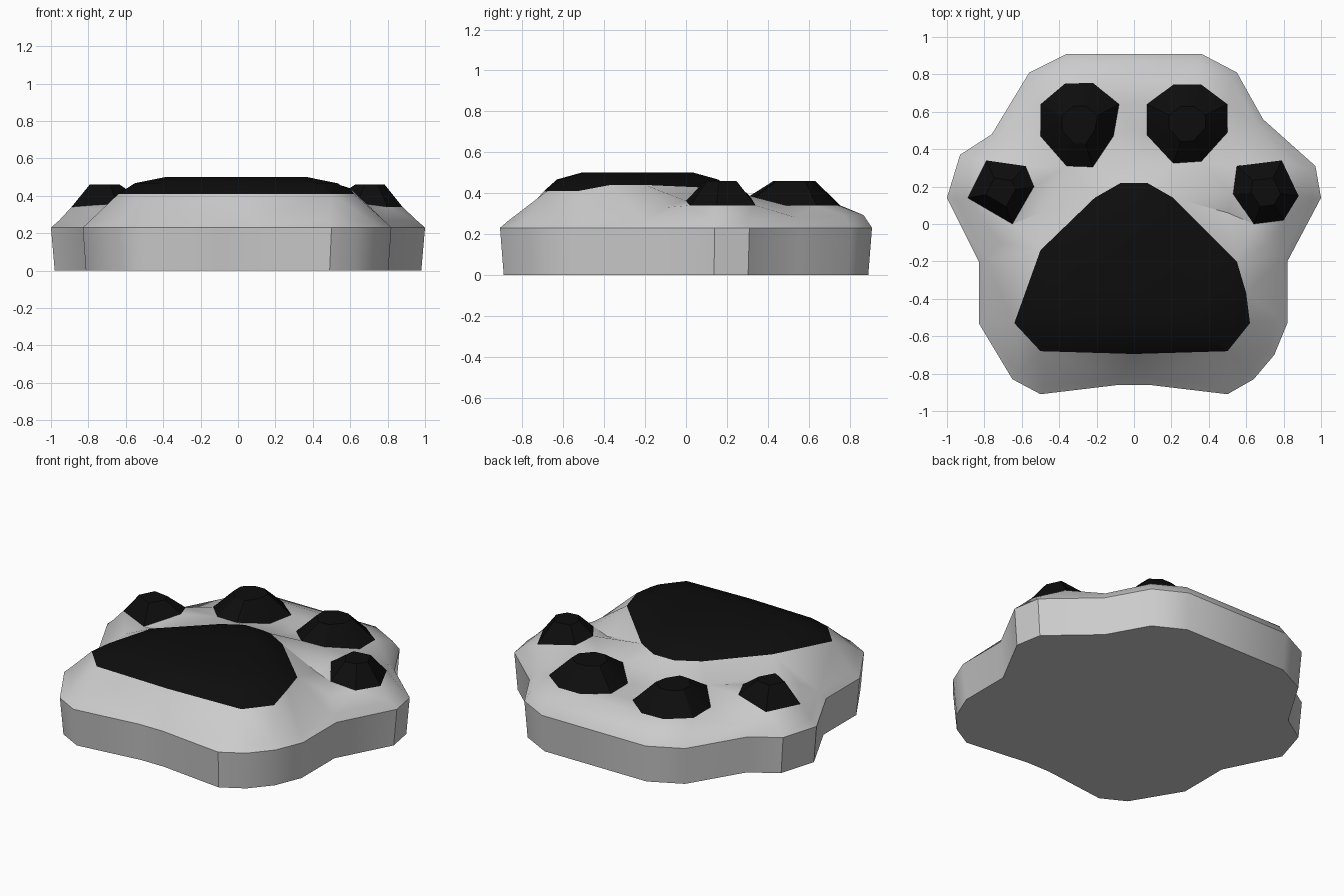
import bpy, bmesh, math
from mathutils import Vector
from mathutils.geometry import delaunay_2d_cdt

if "Cube" in bpy.data.objects:
    bpy.data.objects.remove(bpy.data.objects["Cube"])

black = bpy.data.materials.new("black_pad")
black.diffuse_color = (0.004, 0.004, 0.004, 1)
black.use_nodes = True
black.node_tree.nodes["Principled BSDF"].inputs["Base Color"].default_value = black.diffuse_color


def finish(bm, name, angle, material=None):
    bmesh.ops.remove_doubles(bm, verts=bm.verts, dist=1e-5)
    bmesh.ops.recalc_face_normals(bm, faces=bm.faces)
    mesh = bpy.data.meshes.new(name)
    bm.to_mesh(mesh)
    bm.free()
    ob = bpy.data.objects.new(name, mesh)
    bpy.context.collection.objects.link(ob)
    if material:
        mesh.materials.append(material)
    bpy.ops.object.select_all(action='DESELECT')
    ob.select_set(True)
    bpy.context.view_layer.objects.active = ob
    bpy.ops.object.shade_smooth_by_angle(angle=math.radians(angle))


def bridge(bm, a, b):
    for i in range(len(a)):
        j = (i + 1) % len(a)
        bm.faces.new((a[i], a[j], b[j], b[i]))


def ccw(pts):
    cx, cy = (sum(p[k] for p in pts) / len(pts) for k in (0, 1))
    return sorted(pts, key=lambda p: math.atan2(p[1] - cy, p[0] - cx))


def main_z(x, y):
    return 0.41 if y < -0.5 else 0.44 if y < 0.0 else 0.425


def toe_z(x, y):
    return 0.34 + max(0, 0.48 - y) * 0.24


def side_z(x, y):
    return 0.34 + max(0, 0.72 - abs(x)) * 0.28


# Pad outlines in plan, with base height rule and (scale, height) rings
main = [(-.64, -.53), (-.5, -.68), (0, -.695), (.5, -.68), (.62, -.53), (.60, -.37),
        (.55, -.2), (.21, .14), (.07, .22), (-.07, .22), (-.21, .14), (-.5, -.14)]
left_mid = [(-.37, .75), (-.22, .755), (-.08, .64), (-.11, .47),
            (-.22, .305), (-.36, .31), (-.5, .47), (-.5, .64)]
right_mid = [(.21, .745), (.36, .745), (.5, .64), (.5, .49),
             (.36, .335), (.21, .325), (.07, .475), (.07, .64)]
left_side = [(-.79, .34), (-.58, .31), (-.535, .2), (-.65, 0), (-.89, .14)]
right_side = [(.55, .31), (.79, .34), (.88, .15), (.8, .02), (.64, 0), (.53, .16)]
toe_rings = [(0.45, 0.46)]
pads = [("palm_pad", main, main_z, [(0.86, 0.467), (0.6, 0.5)]),
        ("left_inner_toe_pad", left_mid, toe_z, toe_rings),
        ("right_inner_toe_pad", right_mid, toe_z, toe_rings),
        ("left_outer_toe_pad", left_side, side_z, toe_rings),
        ("right_outer_toe_pad", right_side, side_z, toe_rings)]

# Raised pads
for name, pts, zf, rings in pads:
    pts = ccw(pts)
    cx, cy = (sum((min(p[k] for p in pts), max(p[k] for p in pts))) / 2 for k in (0, 1))
    bm = bmesh.new()
    low = [bm.verts.new((x, y, zf(x, y))) for x, y in pts]
    for s, z in rings:
        high = [bm.verts.new((cx + (x - cx) * s, cy + (y - cy) * s, z)) for x, y in pts]
        bridge(bm, low, high)
        low = high
    bm.faces.new(low)
    finish(bm, name, 30, black)

# Paw body: side wall and bevelled rim
outline = [(-.5, -.91), (-.08, -.86), (.08, -.86), (.5, -.91), (.64, -.83), (.75, -.7),
           (.82, -.53), (.82, -.2), (1, .14), (.97, .31), (.69, .56), (.55, .81),
           (.36, .91), (-.36, .91), (-.56, .81), (-.76, .48), (-.93, .37), (-1, .14),
           (-.83, -.2), (-.83, -.53), (-.65, -.83)]
bm = bmesh.new()
base = [bm.verts.new((x * .98, y * .98, 0)) for x, y in outline]
rim = [bm.verts.new((x, y, 0.23)) for x, y in outline]
inset = [bm.verts.new((x * .955, y * .955, 0.265 + 0.03 * max(0, y))) for x, y in outline]
bridge(bm, base, rim)
bridge(bm, rim, inset)
bottom = bm.faces.new(base[::-1])
bmesh.ops.triangulate(bm, faces=[bottom])

# Paw top: skin between rim and pads, with valleys between the toes
points = [v.co.copy() for v in inset]
loops = [list(range(len(points)))]
for _, pts, zf, _ in pads:
    start = len(points)
    points += [Vector((x, y, zf(x, y))) for x, y in ccw(pts)]
    loops.append(list(range(start, len(points))))
points += [Vector(p) for p in ((0, .5, .36), (0, .32, .37), (.5, .06, .36), (-.5, .06, .36),
                               (.72, -.1, .33), (-.72, -.1, .33))]
co, _, tris, ov, _, of = delaunay_2d_cdt([p.xy for p in points], [], loops, 1, 1e-5)
top = [bm.verts.new((c.x, c.y, points[o[0]].z)) for c, o in zip(co, ov)]
for tri, owners in zip(tris, of):
    if len(owners) == 1:
        bm.faces.new([top[i] for i in tri])
finish(bm, "paw_body", 35)
